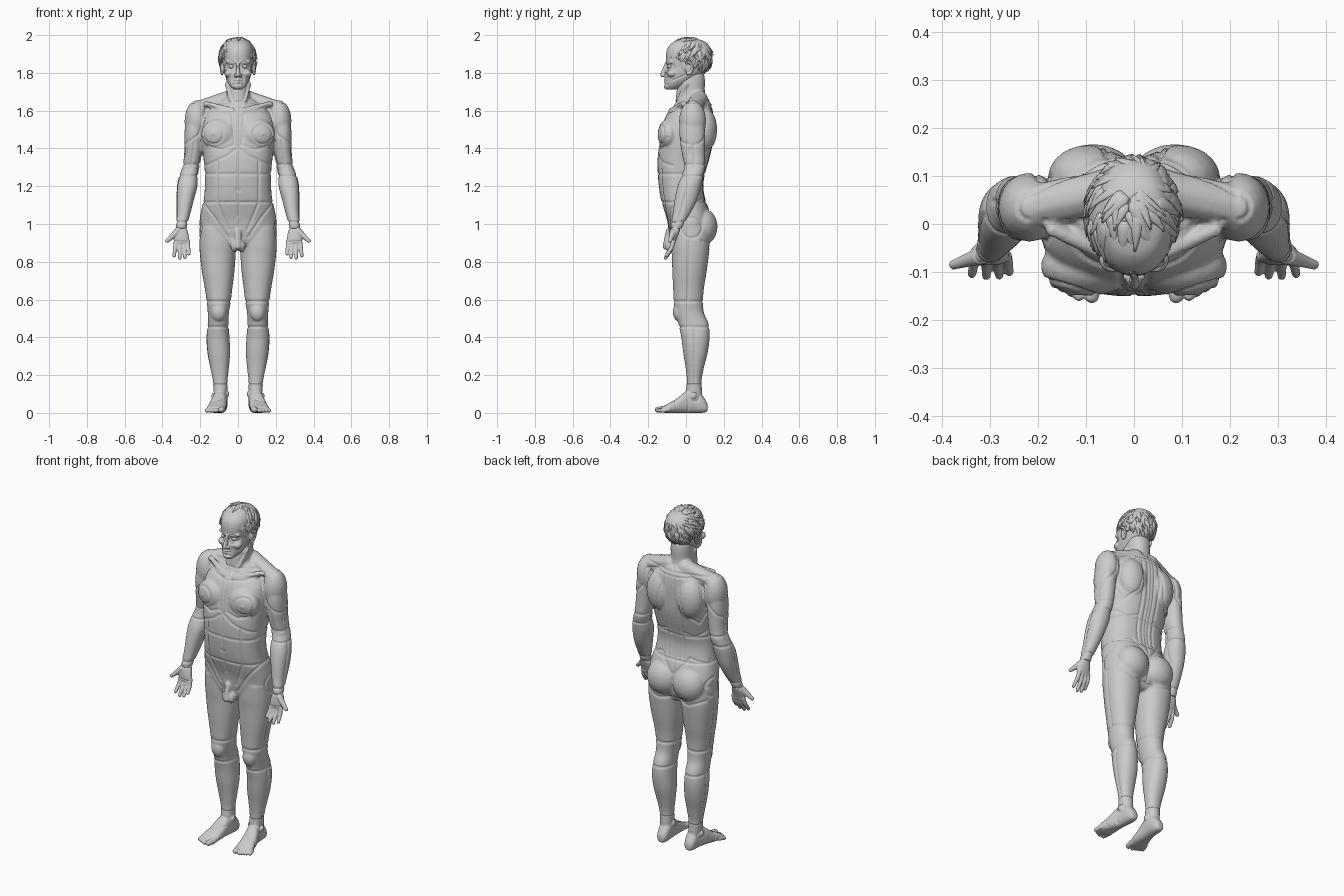
import bpy, bmesh, math, random
from mathutils import Vector, Matrix, kdtree
from mathutils.bvhtree import BVHTree

random.seed(4)

# ---------- helpers ----------
def ball(bm, c, r, mirror=True, sub=3):
    r = (r, r, r) if isinstance(r, (int, float)) else r
    for s in ((1, -1) if mirror and c[0] else (1,)):
        m = Matrix.Translation((c[0] * s, c[1], c[2])) @ Matrix.Diagonal((*r, 1))
        bmesh.ops.create_icosphere(bm, subdivisions=sub, radius=1, matrix=m)

def chain(bm, pts, radii):
    """Tapered rounded limb: overlapping balls, fused later by the remesh."""
    for a, b, ra, rb in zip(pts, pts[1:], radii, radii[1:]):
        a, b = Vector(a), Vector(b)
        n = max(2, int((b - a).length / (0.3 * min(ra, rb))))
        for i in range(n + 1):
            t = i / n
            ball(bm, a.lerp(b, t), ra + (rb - ra) * t, sub=2)

def cubic(a, b, c, d, t):
    return [q + .5 * t * (r - p + t * (2*p - 5*q + 4*r - s + t * (3*(q - r) + s - p)))
            for p, q, r, s in zip(a, b, c, d)]

def loft(bm, secs, mirror=False, axis='Z', power=2.2, n=48):
    """Sections: (position, centre x, half width, low, high)."""
    ext = [secs[0]] + list(secs) + [secs[-1]]
    rows = [cubic(*ext[i:i + 4], k / 5) for i in range(len(secs) - 1) for k in range(5)] + [secs[-1]]
    for s in ((1, -1) if mirror else (1,)):
        rings = []
        for p, cx, w, lo, hi in rows:
            ring = []
            for k in range(n):
                a = math.tau * k / n
                c, d = math.cos(a), math.sin(a)
                x = s * (cx + w * math.copysign(abs(c) ** (2 / power), c))
                v = (lo + hi) / 2 + (hi - lo) / 2 * math.copysign(abs(d) ** (2 / power), d)
                ring.append(bm.verts.new((x, v, p) if axis == 'Z' else (x, p, v)))
            rings.append(ring)
        for r, q in zip(rings, rings[1:]):
            for k in range(n):
                bm.faces.new((r[k], r[(k+1) % n], q[(k+1) % n], q[k]))
        bm.faces.new(rings[0]); bm.faces.new(rings[-1])

def finish(bm, name, voxel=None, smooth=4):
    bmesh.ops.recalc_face_normals(bm, faces=bm.faces)
    me = bpy.data.meshes.new(name)
    bm.to_mesh(me); bm.free()
    ob = bpy.data.objects.new(name, me)
    bpy.context.collection.objects.link(ob)
    if voxel:
        m = ob.modifiers.new("fuse", 'REMESH')
        m.mode, m.voxel_size = 'VOXEL', voxel
        m = ob.modifiers.new("soften", 'SMOOTH')
        m.factor, m.iterations = .5, smooth
        new = bpy.data.meshes.new_from_object(ob.evaluated_get(bpy.context.evaluated_depsgraph_get()))
        ob.modifiers.clear()
        ob.data = new
    for p in ob.data.polygons:
        p.use_smooth = True
    return ob

def circle(cx, cz, r):
    return [(cx + r * math.cos(i * .3142), cz + r * math.sin(i * .3142)) for i in range(21)]

def carve(ob, seams, rings, depth=.006, width=.009):
    """Press panel seams into the surface: seams are projected, rings go round a limb."""
    me = ob.data
    bvh = BVHTree.FromPolygons([v.co for v in me.vertices], [p.vertices[:] for p in me.polygons])
    hits = []
    for view, pts in seams:
        for (u0, z0), (u1, z1) in zip(pts, pts[1:]):
            n = max(1, int(math.hypot(u1 - u0, z1 - z0) / .003))
            for i in range(n + 1):
                u, z = u0 + (u1 - u0) * i / n, z0 + (z1 - z0) * i / n
                for s in (1, -1):
                    if view in 'FB':
                        d = 1 if view == 'F' else -1
                        hits.append(bvh.ray_cast(Vector((u * s, -d, z)), Vector((0, d, 0)))[0])
                    else:
                        hits.append(bvh.ray_cast(Vector((s * (.235 if view == 'S' else .5), u, z)), Vector((-s, 0, 0)))[0])
    for cx, cy, z, tilt in rings:
        for s in (1, -1):
            for k in range(200):
                a = math.tau * k / 200
                hits.append(bvh.ray_cast(Vector((cx * s, cy, z)),
                                         Vector((s * math.cos(a), math.sin(a), tilt * math.cos(a))).normalized(), .3)[0])
    hits = [h for h in hits if h]
    kd = kdtree.KDTree(len(hits))
    for i, h in enumerate(hits):
        kd.insert(h, i)
    kd.balance()
    moves = []
    for v in me.vertices:
        d = kd.find(v.co)[2]
        if d < width:
            moves.append((v, v.normal * depth * (1 - d / width)))
    for v, m in moves:
        v.co -= m

# ---------- body: torso, neck, arms and legs fused ----------
bm = bmesh.new()
loft(bm, [(.86, 0, .10, -.05, .08), (.90, 0, .17, -.075, .11), (.96, 0, .198, -.09, .125),
          (1.02, 0, .203, -.10, .13), (1.08, 0, .193, -.118, .12), (1.14, 0, .18, -.135, .10),
          (1.21, 0, .175, -.145, .092), (1.28, 0, .176, -.15, .105), (1.35, 0, .183, -.15, .125),
          (1.42, 0, .192, -.142, .14), (1.50, 0, .195, -.13, .145), (1.56, 0, .185, -.112, .145),
          (1.61, 0, .15, -.08, .14), (1.645, 0, .11, -.04, .13), (1.67, 0, .07, -.02, .11)], power=2.5)
loft(bm, [(1.59, 0, .08, -.07, .12), (1.65, 0, .066, -.056, .11), (1.70, 0, .061, -.05, .10),
          (1.76, 0, .06, -.04, .10), (1.80, 0, .058, -.03, .095)])
loft(bm, [(1.60, .22, .045, -.02, .09), (1.5, .23, .052, -.035, .10), (1.42, .235, .049, -.03, .10),
          (1.36, .24, .046, -.02, .10), (1.30, .25, .045, -.01, .10), (1.25, .263, .05, -.025, .09),
          (1.20, .269, .054, -.045, .08), (1.13, .279, .046, -.06, .06), (1.06, .288, .037, -.07, .025),
          (1.0, .298, .03, -.08, -.012), (.975, .30, .028, -.08, -.022)], mirror=True)
loft(bm, [(.98, .113, .09, -.08, .12), (.90, .108, .097, -.08, .125), (.83, .107, .094, -.075, .12),
          (.74, .105, .085, -.072, .108), (.66, .103, .073, -.068, .095), (.59, .102, .064, -.065, .09),
          (.53, .104, .056, -.056, .095), (.47, .105, .055, -.04, .12), (.40, .106, .061, -.025, .125),
          (.32, .102, .06, -.015, .115), (.24, .098, .05, -.002, .095), (.17, .095, .039, .005, .082),
          (.12, .093, .036, 0, .085), (.08, .093, .034, 0, .085)], mirror=True)
for c, r in [((.218, .035, 1.545), (.065, .072, .11)),      # deltoid
             ((.095, -.088, 1.475), (.10, .062, .085)),     # chest
             ((.095, .095, 1.50), (.085, .07, .12)),        # shoulder blade
             ((.085, .085, .985), (.097, .082, .10)),       # buttock
             ((.102, -.04, .535), (.04, .03, .05)),         # kneecap
             ((.13, -.144, 1.475), .007),
             ((.018, -.085, .885), (.022, .026, .034))]:
    ball(bm, c, r)
chain(bm, [(.05, .07, 1.66), (.19, .04, 1.612)], [.048, .048])      # trapezius
chain(bm, [(.025, -.078, 1.6), (.17, -.012, 1.635)], [.016, .016])  # collarbone
chain(bm, [(.02, -.06, 1.61), (.055, .0, 1.74)], [.013, .016])      # neck tendon
chain(bm, [(0, -.09, .96), (0, -.108, .88)], [.019, .017])
body = finish(bm, "body", .006, 5)

front = [[(0, 1.42), (0, 1.04)], [(.03, 1.585), (.02, 1.42), (0, 1.40)], [(0, 1.585), (0, 1.42)],
         [(.02, 1.585), (.10, 1.60), (.16, 1.625)], [(.03, 1.62), (.10, 1.64)],
         [(.02, 1.42), (.09, 1.395), (.15, 1.41), (.19, 1.46)], [(0, 1.405), (.06, 1.36), (.17, 1.31)],
         [(.11, 1.335), (.11, 1.115), (.05, .97)], [(.185, 1.11), (.12, 1.03), (.055, .93)],
         [(.165, 1.63), (.185, 1.54), (.21, 1.47), (.285, 1.42)], circle(.13, 1.475, .052),
         circle(0, 1.18, .008), [(.012, 1.6), (.05, 1.72)], [(.23, 1.44), (.25, 1.3)]]
back = [[(0, 1.66), (0, 1.0)], [(.022, 1.65), (.02, 1.13)], [(.055, 1.63), (.05, 1.13)],
        [(0, 1.62), (.12, 1.63), (.2, 1.60)], [(.055, 1.58), (.085, 1.42), (.15, 1.36), (.19, 1.44), (.17, 1.6)],
        [(.05, 1.29), (.12, 1.27), (.18, 1.31)], [(0, 1.03), (.06, 1.10), (.09, 1.14), (.19, 1.11)],
        [(.01, .885), (.10, .875), (.19, .91)], [(.2, 1.6), (.21, 1.5), (.285, 1.42)], [(0, 1.1), (0, .88)]]
side = [circle(.03, .98, .055), [(.02, .92), (.01, .6)], [(.045, .45), (.045, .13)],
        [(.02, 1.4), (.02, 1.12)]]
outer = [[(.04, 1.42), (.045, 1.3)], [(.02, 1.25), (-.04, 1.02)]]
seams = [(v, s) for v, group in zip("FBSA", (front, back, side, outer)) for s in group]
rings = [(0, 0, 1.265, 0), (0, 0, 1.115, 0), (.25, .045, 1.315, 0), (.262, .035, 1.255, 0),
         (.297, -.043, 1.01, 0), (.102, .02, .59, 0), (.104, .035, .455, 0), (.094, .04, .145, 0),
         (0, .03, 1.645, 0)]
carve(body, seams, rings)

# ---------- hands ----------
bm = bmesh.new()
loft(bm, [(1.01, .297, .027, -.074, -.022), (.98, .30, .029, -.076, -.028), (.95, .302, .039, -.083, -.038),
          (.92, .30, .041, -.086, -.05), (.90, .298, .038, -.084, -.056)], mirror=True)
for bx, tx, ty, tz in ((.267, .260, -.10, .842), (.287, .281, -.107, .824),
                       (.308, .308, -.108, .82), (.328, .338, -.104, .832)):
    b, t = Vector((bx, -.066, .91)), Vector((tx, ty, tz))
    mid = b.lerp(t, .5) + Vector((0, .007, 0))
    chain(bm, [b, mid, t], [.0125, .0115, .0095])
chain(bm, [(.318, -.066, .965), (.355, -.078, .928), (.376, -.085, .91)], [.019, .0135, .0105])
hands = finish(bm, "hands", .0035, 3)
carve(hands, [('F', [(.265, .905), (.335, .91)]), ('B', [(.265, .905), (.335, .91)])],
      [(.30, -.05, .975, 0)], .003, .005)

# ---------- feet ----------
bm = bmesh.new()
loft(bm, [(.115, .09, .014, .012, .045), (.105, .09, .026, .004, .065), (.08, .09, .034, 0, .10),
          (.045, .092, .037, 0, .13), (.0, .098, .039, 0, .115), (-.05, .107, .046, 0, .075),
          (-.10, .115, .05, 0, .046), (-.128, .118, .044, .002, .032)], mirror=True, axis='Y', power=2.4)
loft(bm, [(.06, .093, .036, .0, .09), (.10, .093, .036, 0, .085), (.155, .094, .038, .004, .083)], mirror=True)
chain(bm, [(.082, -.11, .02), (.088, -.15, .017)], [.018, .016])
for i in range(4):
    chain(bm, [(.112 + .015 * i, -.115 + .008 * i, .018), (.115 + .0165 * i, -.15 + .009 * i, .012)], [.012, .0115])
ball(bm, (.129, .04, .09), (.012, .016, .018))   # ankle bones
ball(bm, (.058, .035, .10), (.012, .016, .018))
feet = finish(bm, "feet", .004, 3)
carve(feet, [('A', circle(.045, .085, .026)), ('A', [(0, .11), (.015, .05), (.01, .01)]),
             ('A', [(-.06, .07), (-.05, .01)]), ('F', [(.065, .075), (.15, .06)])], [], .004, .007)
for v in feet.data.vertices:
    v.co.z = max(v.co.z, 0)

# ---------- head ----------
bm = bmesh.new()
loft(bm, [(1.712, 0, .022, -.105, -.05), (1.73, 0, .042, -.112, -.01), (1.76, 0, .06, -.108, .04),
          (1.80, 0, .072, -.105, .095), (1.832, 0, .078, -.097, .12), (1.86, 0, .081, -.105, .13),
          (1.90, 0, .083, -.106, .135), (1.935, 0, .078, -.095, .128), (1.965, 0, .06, -.065, .10),
          (1.98, 0, .03, -.02, .06)], power=2.25)
chain(bm, [(.012, -.098, 1.857), (.055, -.078, 1.858)], [.011, .011])             # brow
chain(bm, [(0, -.103, 1.85), (0, -.125, 1.79)], [.009, .0125])                    # nose
ball(bm, (.013, -.112, 1.786), .0105)
ball(bm, (.045, -.073, 1.797), (.028, .028, .022))                                # cheek
ball(bm, (0, -.098, 1.73), (.026, .02, .018))                                     # chin
for z in (1.762, 1.75):                                                           # lips
    chain(bm, [(0, -.111, z), (.022, -.099, 1.756)], [.0075, .004])
for i in range(9):                                                                # ear rim
    a = -1.9 + i * .45
    ball(bm, (.091 + .006 * math.sin(a), .014 + .02 * math.cos(a), 1.825 + .031 * math.sin(a)), .0075, sub=2)
ball(bm, (.082, .012, 1.825), (.012, .018, .028))
head = finish(bm, "head", .0035, 3)
carve(head, [('F', circle(.034, 1.833, .026)), ('F', [(0, 1.756), (.024, 1.756)]), ('F', [(0, 1.92), (0, 1.86)]),
             ('F', [(.014, 1.80), (.03, 1.765), (.028, 1.735)]), ('S', [(-.04, 1.90), (-.03, 1.83), (.0, 1.79)]),
             ('S', [(-.07, 1.76), (0, 1.79)]), ('F', [(.022, 1.738), (0, 1.742)])], [], .004, .006)
bm = bmesh.new()
ball(bm, (.034, -.083, 1.834), (.015, .0145, .0125))
finish(bm, "eyes")

# ---------- hair: scalp cap plus swept locks ----------
C, R = Vector((-.003, .022, 1.882)), Vector((.093, .113, .101))
crown = Vector((.01, .09, 1.97))
line = lambda y: 1.857 - .55 * y                     # hairline height along the head
on_cap = lambda p, k=1: C + Vector([a * r for a, r in zip(Vector([(q - c) / r for q, c, r in zip(p, C, R)]).normalized(), R)]) * k
bm = bmesh.new()
ball(bm, C, R, False, 4)
bmesh.ops.bisect_plane(bm, geom=bm.verts[:] + bm.edges[:] + bm.faces[:], plane_co=(0, 0, 1.857),
                       plane_no=(0, -.55, -1), clear_outer=True)
bmesh.ops.holes_fill(bm, edges=bm.edges)
finish(bm, "hair_cap")
bm = bmesh.new()
made = 0
while made < 210:
    p = on_cap(C + Vector([random.gauss(0, 1) for _ in range(3)]))
    if p.z < line(p.y) + .012:
        continue
    made += 1
    step, wid, lift = random.uniform(.007, .012), random.uniform(.009, .016), random.uniform(.04, .13)
    swirl = random.uniform(-.2, 1.0)
    rings = []
    for k in range(8):
        t = k / 7
        nrm = Vector([(q - c) / r ** 2 for q, c, r in zip(p, C, R)]).normalized()
        out = p - crown
        d = (out - nrm * out.dot(nrm)).normalized()
        d = (d + nrm.cross(d) * swirl * (1.2 - t)).normalized()
        w = wid * (math.sin(math.pi * min(.5 + t * .5, .97)) * .9 + .1) * (1 if k else .6)
        mid, sd = on_cap(p, 1 + lift * t ** 1.3), nrm.cross(d)
        rings.append([bm.verts.new(mid + sd * w * math.cos(a) + nrm * w * .5 * math.sin(a))
                      for a in [math.tau * j / 8 for j in range(8)]])
        nxt = on_cap(p + d * step)
        p = nxt if nxt.z > line(nxt.y) - .004 else on_cap(p + d * step * .2)
    for r, q in zip(rings, rings[1:]):
        for j in range(8):
            bm.faces.new((r[j], r[(j+1) % 8], q[(j+1) % 8], q[j]))
    bm.faces.new(rings[0]); bm.faces.new(rings[-1])
finish(bm, "hair_locks")
